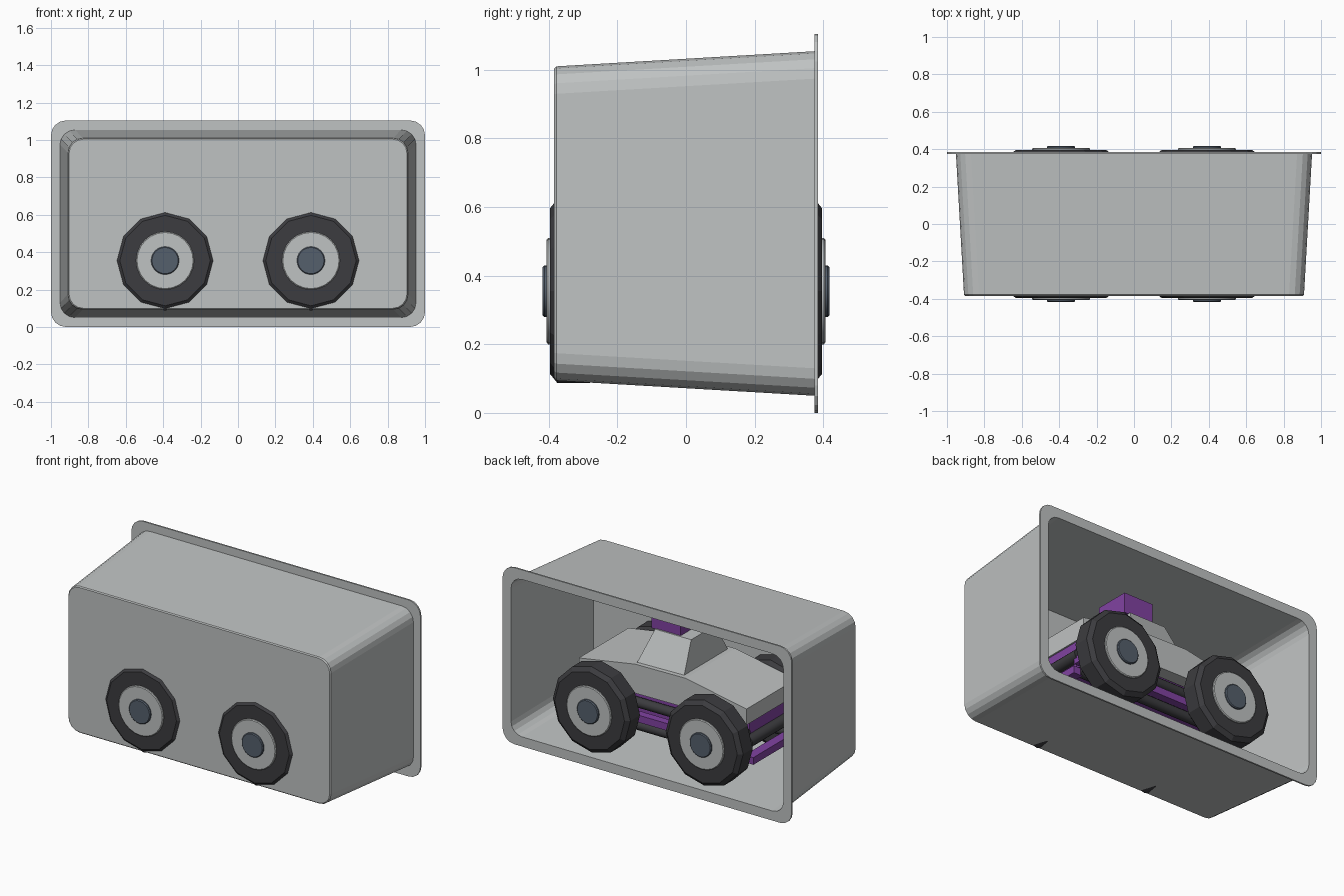
import bpy, bmesh, math

if "Cube" in bpy.data.objects:
    bpy.data.objects.remove(bpy.data.objects["Cube"])


def material(name, rgb):
    m = bpy.data.materials.new(name)
    m.diffuse_color = (*rgb, 1)
    m.use_nodes = True
    m.node_tree.nodes["Principled BSDF"].inputs["Base Color"].default_value = m.diffuse_color
    return m


GREY = material("light grey", (0.52, 0.54, 0.54))
BLACK = material("tyre black", (0.045, 0.045, 0.05))
PURPLE = material("purple", (0.22, 0.055, 0.36))
SLATE = material("slate blue", (0.09, 0.115, 0.15))


def finish(name, bm, mat, smooth=False):
    bmesh.ops.recalc_face_normals(bm, faces=bm.faces)
    me = bpy.data.meshes.new(name)
    bm.to_mesh(me)
    bm.free()
    me.materials.append(mat)
    ob = bpy.data.objects.new(name, me)
    bpy.context.collection.objects.link(ob)
    if smooth:
        bpy.ops.object.select_all(action='DESELECT')
        ob.select_set(True)
        bpy.context.view_layer.objects.active = ob
        bpy.ops.object.shade_smooth_by_angle(angle=math.radians(35))
    return ob


def loft(name, rings, mat, smooth=False):
    """Skin consecutive rings of points and cap both ends."""
    bm = bmesh.new()
    vs = [[bm.verts.new(p) for p in ring] for ring in rings]
    n = len(vs[0])
    for a, b in zip(vs, vs[1:]):
        for i in range(n):
            j = (i + 1) % n
            bm.faces.new((a[i], a[j], b[j], b[i]))
    bm.faces.new(vs[0])
    bm.faces.new(vs[-1])
    return finish(name, bm, mat, smooth)


def rounded_rect(hw, hh, r, y, zc=0.552, seg=4):
    pts = []
    for k, (sx, sz) in enumerate(((1, 1), (-1, 1), (-1, -1), (1, -1))):
        for s in range(seg + 1):
            a = math.pi / 2 * (k + s / seg)
            pts.append((sx * (hw - r) + r * math.cos(a), y,
                        zc + sz * (hh - r) + r * math.sin(a)))
    return pts


def disc(r, y, x, z, n):
    return [(x + r * math.sin(2 * math.pi * i / n), y,
             z + r * math.cos(2 * math.pi * i / n)) for i in range(n)]


def box(name, x0, x1, y0, y1, z0, z1, mat):
    rings = [[(x0, y0, z), (x1, y0, z), (x1, y1, z), (x0, y1, z)] for z in (z0, z1)]
    return loft(name, rings, mat)


# Open tray: inner floor, inner wall, flange, outer wall, front edge
loft("tray", [
    rounded_rect(0.898, 0.446, 0.075, -0.370),
    rounded_rect(0.942, 0.492, 0.075, 0.384),
    rounded_rect(1.0, 0.552, 0.08, 0.384),
    rounded_rect(1.0, 0.552, 0.08, 0.374),
    rounded_rect(0.952, 0.502, 0.08, 0.374),
    rounded_rect(0.909, 0.458, 0.08, -0.378),
    rounded_rect(0.903, 0.452, 0.075, -0.384),
], GREY)

# Wheels on both sides, each with tyre, hub and cap
WZ = 0.355
for side, label in ((-1, "front"), (1, "back")):
    for x, end in ((-0.39, "left"), (0.39, "right")):
        tag = f"{label}_{end}"
        loft("tyre_" + tag, [disc(r, side * y, x, WZ, 12) for r, y in
                             ((0.235, 0.25), (0.268, 0.28), (0.268, 0.375), (0.242, 0.396))], BLACK)
        loft("hub_" + tag, [disc(r, side * y, x, WZ, 24) for r, y in
                            ((0.155, 0.385), (0.155, 0.402), (0.15, 0.406))], GREY, True)
        loft("hub_cap_" + tag, [disc(r, side * y, x, WZ, 24) for r, y in
                                ((0.075, 0.40), (0.075, 0.413), (0.07, 0.418))], SLATE, True)

# Axles
for x in (-0.39, 0.39):
    loft("axle", [disc(0.04, y, x, WZ, 12) for y in (-0.27, 0.27)], BLACK)

# Car body: side profile carried across the width
profile = [(0.57, 0.46), (0.57, 0.58), (0.18, 0.645), (-0.17, 0.65),
           (-0.59, 0.57), (-0.59, 0.47)]
loft("car_body", [[(x, y, z) for x, z in profile] for y in (-0.245, 0.245)], GREY)

# Tapered cabin
loft("cabin", [[(x0, -w, z), (x1, -w, z), (x1, w, z), (x0, w, z)] for x0, x1, w, z in
               ((-0.14, 0.19, 0.225, 0.63), (-0.12, 0.13, 0.12, 0.83))], GREY)

# Roof block
box("roof_block", -0.04, 0.16, -0.11, 0.11, 0.825, 0.95, PURPLE)

# Chassis with side sills, tubes and end bumpers
box("chassis", -0.56, 0.56, -0.17, 0.17, 0.30, 0.46, PURPLE)
for s in (-1, 1):
    ya, yb = sorted((s * 0.20, s * 0.25))
    box("side_sill", -0.6, 0.6, ya, yb, 0.29, 0.335, PURPLE)
    for z in (0.25, 0.39):
        bm = bmesh.new()
        bm.free()
        loft("side_tube", [[(x, s * 0.205 + 0.03 * math.cos(a), z + 0.03 * math.sin(a))
                            for a in [2 * math.pi * i / 12 for i in range(12)]]
                           for x in (-0.57, 0.57)], BLACK, True)
for s, label in ((-1, "left"), (1, "right")):
    xa, xb = sorted((s * 0.56, s * 0.62))
    box("bumper_" + label, xa, xb, -0.22, 0.22, 0.22, 0.265, PURPLE)
    loft("bumper_tube_" + label, [disc(0.035, y, s * 0.58, 0.35, 12) for y in (-0.22, 0.22)],
         BLACK, True)
